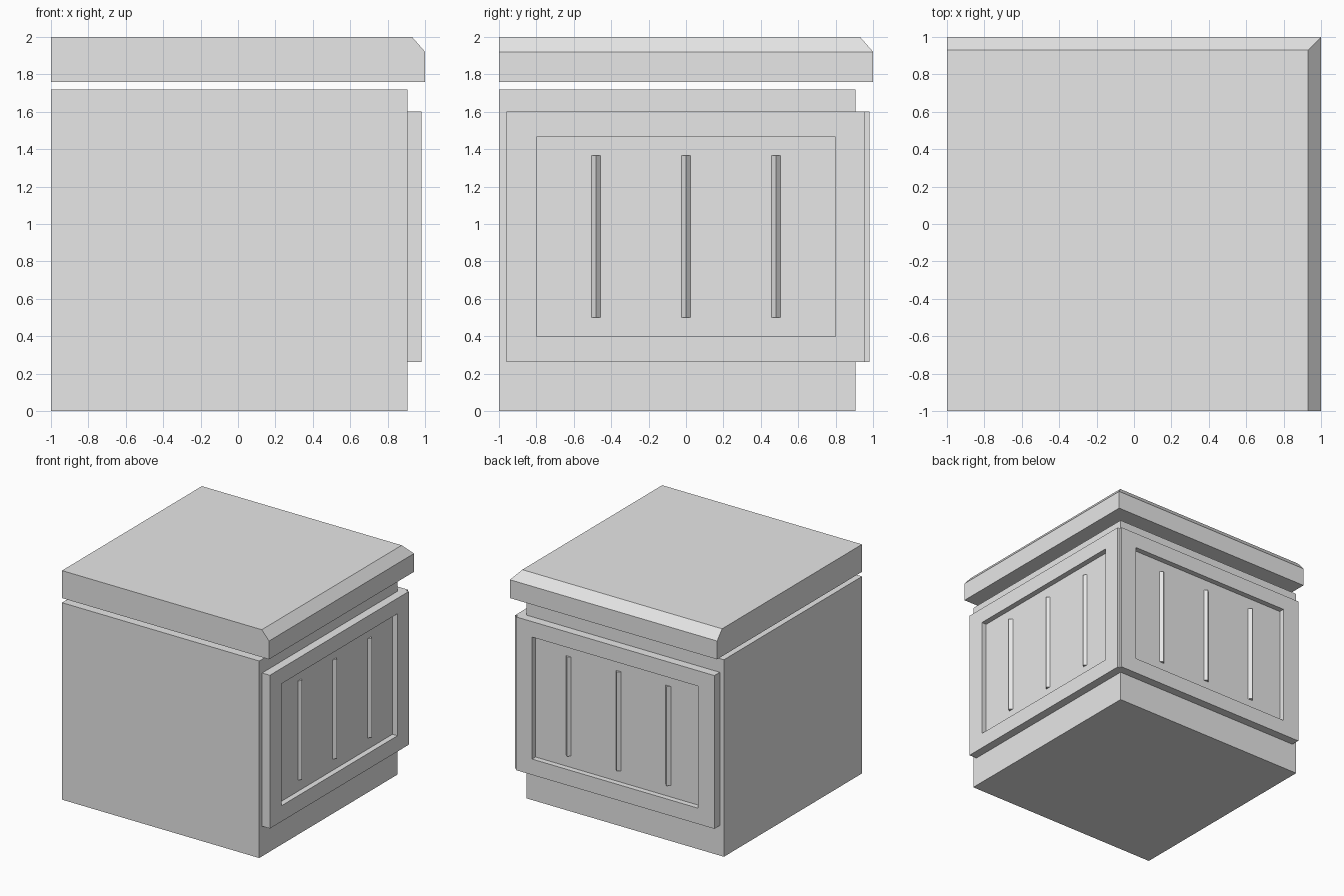
import bpy, bmesh
from mathutils import Matrix, Vector

cube = bpy.data.objects.get("Cube")
if cube:
    bpy.data.objects.remove(cube, do_unlink=True)

grey = bpy.data.materials.new("plain grey")
grey.use_nodes = True
COLOUR = (0.8, 0.8, 0.8, 1)
grey.diffuse_color = COLOUR
grey.node_tree.nodes["Principled BSDF"].inputs["Base Color"].default_value = COLOUR

# Swaps x and y, turning a part on the +x side into its twin on the +y side
SWAP = Matrix(((0, 1, 0, 0), (1, 0, 0, 0), (0, 0, 1, 0), (0, 0, 0, 1)))


def add_box(bm, low, high):
    low, high = Vector(low), Vector(high)
    place = Matrix.Translation((low + high) / 2) @ Matrix.Diagonal((*(high - low), 1))
    return bmesh.ops.create_cube(bm, size=1, matrix=place)["verts"]


def finish(bm, name, swap=False):
    if swap:
        bm.transform(SWAP)
    bmesh.ops.recalc_face_normals(bm, faces=bm.faces)
    mesh = bpy.data.meshes.new(name)
    bm.to_mesh(mesh)
    bm.free()
    mesh.materials.append(grey)
    obj = bpy.data.objects.new(name, mesh)
    bpy.context.collection.objects.link(obj)


# Main body
bm = bmesh.new()
add_box(bm, (-1, -1, 0), (0.905, 0.905, 1.72))
finish(bm, "body")

# Floating lid, sloped along its two outer top edges
bm = bmesh.new()
add_box(bm, (-1, -1, 1.76), (1, 1, 1.92))
top = max(bm.faces, key=lambda f: f.calc_center_median().z)
raised = bmesh.ops.extrude_face_region(bm, geom=[top])["geom"]
bmesh.ops.delete(bm, geom=[top], context="FACES_ONLY")
for v in raised:
    if isinstance(v, bmesh.types.BMVert):
        v.co = (min(v.co.x, 0.93), min(v.co.y, 0.93), 2)
finish(bm, "lid")


def recessed_panel(name, swap):
    bm = bmesh.new()
    add_box(bm, (0.905, -0.96, 0.262), (0.98, 0.957, 1.6))
    face = max(bm.faces, key=lambda f: f.calc_center_median().x)
    bmesh.ops.inset_individual(bm, faces=[face], thickness=0.15)
    for v in face.verts:
        v.co.y = 0.8 if v.co.y > 0 else -0.8
        v.co.z = 1.465 if v.co.z > 1 else 0.4
    floor = bmesh.ops.extrude_face_region(bm, geom=[face])["geom"]
    bmesh.ops.delete(bm, geom=[face], context="FACES_ONLY")
    for v in floor:
        if isinstance(v, bmesh.types.BMVert):
            v.co.x = 0.932
    finish(bm, name, swap)


def ridge_bars(name, swap):
    # Square bars turned on edge, half sunk in the panel floor
    bm = bmesh.new()
    for y in (-0.481, 0, 0.481):
        verts = add_box(bm, (-0.0175, -0.0175, 0.5), (0.0175, 0.0175, 1.365))
        turn = Matrix.Translation((0.932, y, 0)) @ Matrix.Rotation(0.7854, 4, "Z")
        bmesh.ops.transform(bm, matrix=turn, verts=verts)
    finish(bm, name, swap)


for side, swap in (("side", False), ("back", True)):
    recessed_panel(side + "_panel", swap)
    ridge_bars(side + "_bars", swap)
